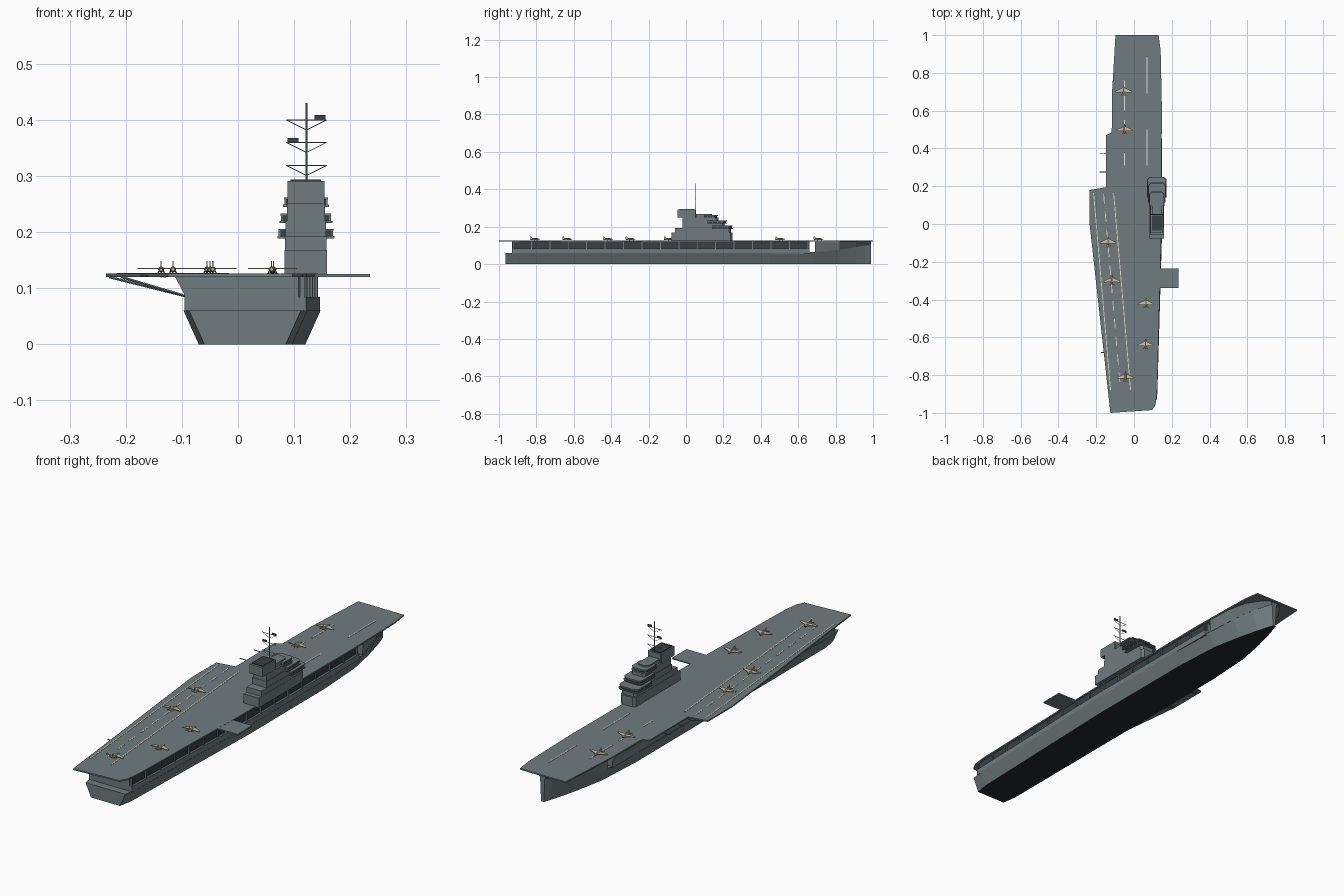
import bpy, bmesh, math
from mathutils import Vector

if "Cube" in bpy.data.objects:
    bpy.data.objects.remove(bpy.data.objects["Cube"])


def material(name, rgb):
    m = bpy.data.materials.new(name)
    m.diffuse_color = (*rgb, 1)
    m.use_nodes = True
    m.node_tree.nodes["Principled BSDF"].inputs["Base Color"].default_value = m.diffuse_color
    return m


GREY = material("ship grey", (0.16, 0.198, 0.208))
DARK = material("dark charcoal", (0.04, 0.05, 0.055))
KEEL = material("keel black", (0.018, 0.022, 0.025))
CREAM = material("marking cream", (0.76, 0.70, 0.52))
WHITE = material("marking white", (0.75, 0.76, 0.75))
TAN = material("aircraft tan", (0.58, 0.51, 0.38))


class Part:
    """Collects simple solids into one named object."""

    def __init__(self, name, mat):
        self.name, self.mat, self.bm = name, mat, bmesh.new()

    def loft(self, rings):
        bm = self.bm
        vs = [[bm.verts.new(p) for p in r] for r in rings]
        n = len(vs[0])
        for a, b in zip(vs, vs[1:]):
            for i in range(n):
                j = (i + 1) % n
                bm.faces.new((a[i], a[j], b[j], b[i]))
        bm.faces.new(vs[0])
        bm.faces.new(vs[-1])
        return self

    def box(self, x0, x1, y0, y1, z0, z1):
        return self.slab([(x0, y0), (x1, y0), (x1, y1), (x0, y1)], z0, z1)

    def slab(self, pts, z0, z1):
        return self.loft([[(x, y, z) for x, y in pts] for z in (z0, z1)])

    def rod(self, a, b, r, n=6):
        a, b = Vector(a), Vector(b)
        q = (b - a).to_track_quat('Z', 'Y')
        ring = [q @ Vector((r * math.cos(t * math.tau / n), r * math.sin(t * math.tau / n), 0)) for t in range(n)]
        return self.loft([[a + p for p in ring], [b + p for p in ring]])

    def done(self):
        bmesh.ops.recalc_face_normals(self.bm, faces=self.bm.faces)
        me = bpy.data.meshes.new(self.name)
        self.bm.to_mesh(me)
        me.materials.append(self.mat)
        ob = bpy.data.objects.new(self.name, me)
        bpy.context.collection.objects.link(ob)
        return ob


CX = 0.025          # hull centre line
DECK0, DECK = 0.120, 0.126


def taper(y):       # starboard side draws in towards the stern
    return -0.025 * min(1, max(0, (-0.1 - y) / 0.85))


# Flight deck with angled landing area
Part("flight_deck", GREY).slab([
    (-0.098, 1), (0.13, 1), (0.141, 0.92), (0.148, 0.6), (0.141, -0.2), (0.135, -0.4), (0.123, -0.88),
    (0.115, -0.95), (0.097, -0.985), (-0.125, -1), (-0.235, 0), (-0.235, 0.18), (-0.148, 0.195),
    (-0.148, 0.47), (-0.118, 0.485), (-0.116, 0.7)], DECK0, DECK).done()
Part("side_elevator", GREY).box(0.13, 0.235, -0.34, -0.235, DECK0, DECK - 0.0005).done()

# Lower hull: y, half width at keel, half width at knuckle, knuckle height; flat bottom is dark
stations = [(-0.965, 0.085, 0.112, 0.06), (-0.9, 0.095, 0.122, 0.06), (-0.1, 0.095, 0.122, 0.06),
            (0.45, 0.095, 0.122, 0.06), (0.68, 0.082, 0.115, 0.064), (0.82, 0.055, 0.09, 0.078),
            (0.91, 0.032, 0.06, 0.092), (0.96, 0.017, 0.03, 0.102), (0.99, 0.007, 0.012, 0.11)]
hull = Part("lower_hull", GREY).loft([[(CX - b, y, 0), (CX + b + taper(y), y, 0),
                                       (CX + k + taper(y), y, z), (CX - k, y, z)]
                                      for y, b, k, z in stations]).done()
hull.data.materials.append(KEEL)
for f in hull.data.polygons:
    f.material_index = int(f.normal.z < -0.95)

# Upper hull block
Y0, Y1, YM = -0.93, 0.66, -0.1


def side(part, a, b, z0, z1, y0=Y0, y1=Y1):
    """Starboard strip between offsets a and b that follows the stern taper."""
    ys = sorted({y0, y1} | ({YM} if y0 < YM < y1 else set()))
    return part.loft([[(CX + a + taper(y), y, z0), (CX + b + taper(y), y, z0),
                       (CX + b + taper(y), y, z1), (CX + a + taper(y), y, z1)] for y in ys])


side(Part("upper_hull", GREY), -0.118 + 0.03, 0.107, 0.055, DECK0).done()

# Port side wall, flaring out to the deck edge
Part("port_wall", GREY).loft([[(-0.06, y, 0.055), (-0.095, y, 0.058), (-0.095, y, 0.088),
                               (-0.112, y, DECK0), (-0.06, y, DECK0)] for y in (Y0, Y1)]).done()

# Starboard gallery: ledge, shaded wall and posts
side(Part("gallery_ledge", GREY), 0.1, 0.121, 0.058, 0.084).done()
side(Part("gallery_wall", DARK), 0.1, 0.112, 0.084, DECK0, Y0 + 0.005, Y1 - 0.005).done()
posts = Part("gallery_posts", GREY)
for i in range(17):
    y = -0.925 + i * 0.0985
    side(posts, 0.111, 0.118, 0.083, DECK0, y - 0.0025, y + 0.0025)
posts.done()

# Flared bow
flare = [(0.69, 0.114, 0.064, 0.118), (0.82, 0.09, 0.078, 0.112), (0.91, 0.06, 0.092, 0.088),
         (0.96, 0.03, 0.102, 0.055), (0.99, 0.012, 0.11, 0.025)]
Part("bow_flare", GREY).loft([[(CX - k, y, z - 0.001), (CX + k, y, z - 0.001), (CX + t, y, DECK0), (CX - t, y, DECK0)]
                              for y, k, z, t in flare]).done()

# Struts under the overhanging deck
struts = Part("deck_struts", GREY)
for y, x in ((0.16, -0.23), (0.0, -0.23), (-0.2, -0.208)):
    struts.rod((x, y, DECK0), (-0.09, y, 0.085), 0.0025)
struts.done()

# Port whip antennas
whips = Part("port_antennas", GREY)
for y, x in ((0.375, -0.148), (0.275, -0.148), (-0.68, -0.155)):
    whips.rod((x + 0.02, y, 0.121), (x - 0.035 if y > 0 else x - 0.02, y, 0.123), 0.0018)
whips.done()


# Deck markings
def line(part, x0, y0, x1, y1, w=0.0022):
    part.slab([(x0 - w, y0), (x0 + w, y0), (x1 + w, y1), (x1 - w, y1)], DECK - 0.001, DECK + 0.0012)


marks = Part("landing_markings", CREAM)
for x0 in (-0.214, -0.108):
    line(marks, x0, 0.165, x0 + 0.09, -0.88)
for i in range(11):
    t0, t1 = i / 11, (i + 0.55) / 11
    line(marks, -0.161 + 0.09 * t0, 0.16 - 1.04 * t0, -0.161 + 0.09 * t1, 0.16 - 1.04 * t1)
marks.done()
tracks = Part("launch_markings", WHITE)
for x, y0, y1 in ((-0.05, 0.31, 0.375), (-0.05, 0.48, 0.55), (-0.05, 0.6, 0.76),
                  (0.068, 0.31, 0.5), (0.068, 0.69, 0.885)):
    line(tracks, x, y0, x, y1)
tracks.done()

# Island: stacked blocks, widths narrowing upwards
IX = 0.121


def nosed(hw, y0, y1, c):
    return [(IX - hw, y0), (IX + hw, y0), (IX + hw, y1 - c), (IX + hw - c, y1),
            (IX - hw + c, y1), (IX - hw, y1 - c)]


isl = Part("island", GREY)
for hw, y0, y1, z0, z1 in ((0.038, -0.078, 0.248, DECK - 0.002, 0.168), (0.037, -0.058, 0.24, 0.168, 0.192),
                           (0.036, -0.02, 0.205, 0.192, 0.22), (0.034, -0.018, 0.175, 0.22, 0.25),
                           (0.026, -0.015, 0.14, 0.25, 0.268), (0.033, -0.045, 0.053, 0.25, 0.291)):
    isl.slab(nosed(hw, y0, y1, 0.01 if y1 > 0.1 else 0.002), z0, z1)
isl.done()
Part("island_roof", DARK).box(IX - 0.027, IX + 0.027, -0.035, 0.045, 0.29, 0.294).done()

# Bridge tiers with window bands
tiers = Part("bridge_tiers", GREY)
glass = Part("bridge_windows", DARK)
for hw, y0, y1, z in ((0.051, 0.14, 0.25, 0.189), (0.047, 0.115, 0.22, 0.216), (0.041, 0.095, 0.172, 0.245)):
    tiers.slab(nosed(hw, y0, y1, 0.014), z, z + 0.004)
    tiers.slab(nosed(hw - 0.002, y0, y1 - 0.002, 0.014), z + 0.013, z + 0.017)
    glass.slab(nosed(hw - 0.005, y0 + 0.003, y1 - 0.005, 0.014), z + 0.004, z + 0.013)
    for s in (-1, 1):                       # window posts
        for i in range(4):
            x, y = IX + s * (hw - 0.004), y0 + 0.003 + i * (y1 - y0 - 0.03) / 3
            tiers.box(x - 0.0015, x + 0.0015, y - 0.002, y + 0.002, z + 0.003, z + 0.014)
tiers.done()
glass.done()

# Mast, yards, braces and radars
MX, MY = 0.122, 0.05
mast = Part("mast", GREY).rod((MX, MY, 0.25), (MX, MY, 0.43), 0.0018)
for z in (0.319, 0.36, 0.4):
    mast.rod((MX - 0.036, MY, z), (MX + 0.036, MY, z), 0.0011)
    for s in (-1, 1):
        mast.rod((MX, MY, z - 0.018), (MX + s * 0.036, MY, z), 0.0008)
mast.done()
radar = Part("radar_panels", DARK)
for x, z in ((0.098, 0.364), (0.146, 0.405)):
    radar.box(x - 0.01, x + 0.01, MY - 0.002, MY + 0.002, z - 0.004, z + 0.004)
radar.done()


# Parked aircraft, nose towards the bow
def aircraft(i, x, y):
    p = Part("aircraft_%d" % i, TAN)
    p.loft([[(x + r * math.cos(a * math.tau / 8), y + dy, 0.1335 + r * math.sin(a * math.tau / 8)) for a in range(8)]
            for dy, r in ((-0.028, 0.003), (-0.015, 0.0055), (0.01, 0.0055), (0.024, 0.001))])
    for s in (-1, 1):
        p.slab([(x, y + 0.014), (x + s * 0.042, y - 0.006), (x + s * 0.042, y - 0.014), (x, y - 0.012)], 0.134, 0.136)
        p.slab([(x, y - 0.019), (x + s * 0.014, y - 0.026), (x + s * 0.014, y - 0.03), (x, y - 0.028)], 0.134, 0.1355)
    p.loft([[(x + dx, y - 0.014, 0.136), (x + dx, y - 0.027, 0.136), (x + dx, y - 0.028, 0.149),
             (x + dx, y - 0.022, 0.149)] for dx in (-0.001, 0.001)])
    p.done()
    g = Part("landing_gear_%d" % i, DARK)
    for dx, dy in ((-0.007, -0.006), (0.007, -0.006), (0, 0.013)):
        g.rod((x + dx, y + dy, DECK - 0.001), (x + dx * 0.5, y + dy, 0.132), 0.0012)
    g.done()


for i, (x, y) in enumerate([(-0.055, 0.71), (-0.05, 0.505), (-0.137, -0.09), (-0.116, -0.295),
                            (-0.045, -0.805), (0.063, -0.415), (0.06, -0.633)]):
    aircraft(i + 1, x, y)
